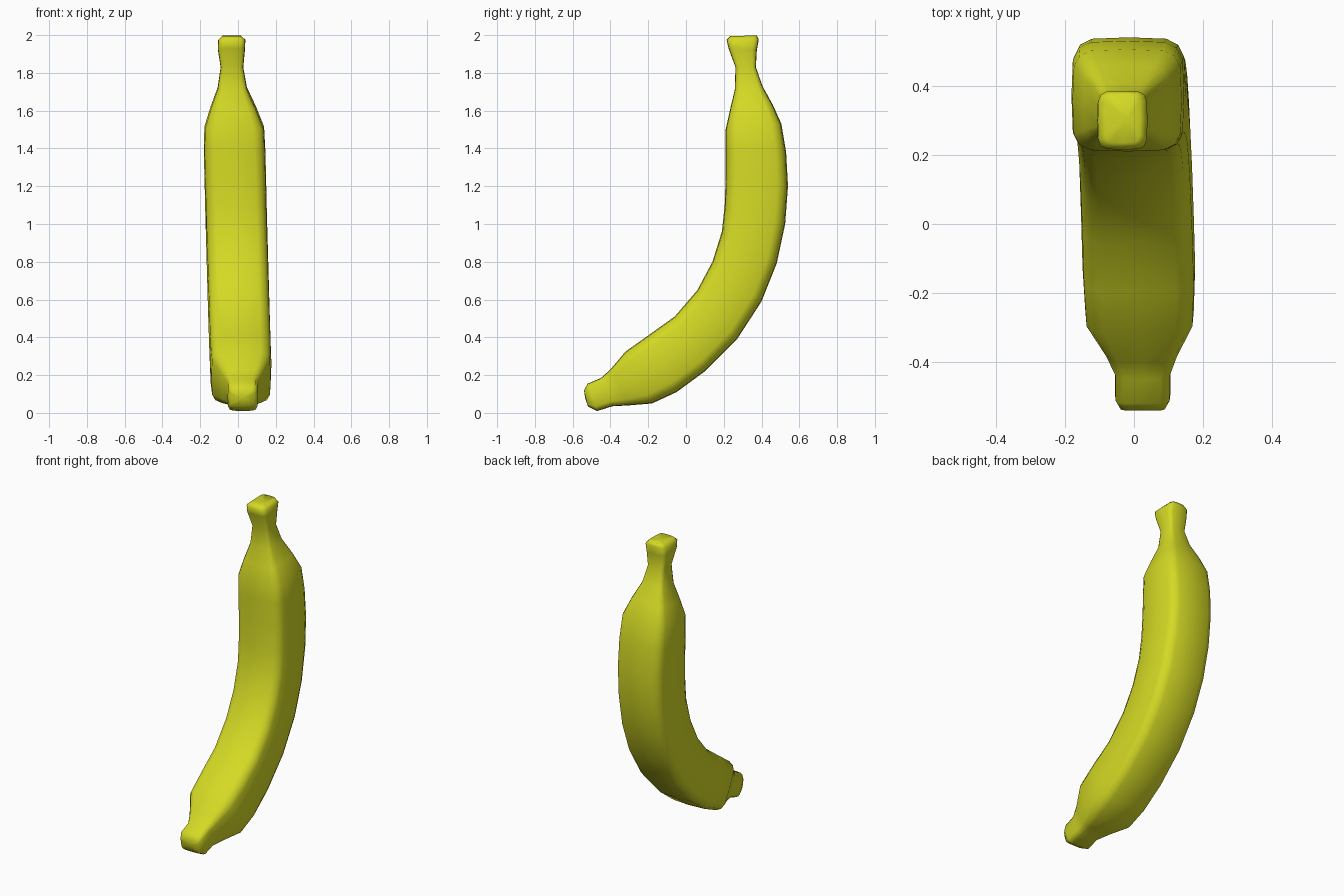
import bpy
import bmesh
from mathutils import Vector

cube = bpy.data.objects.get("Cube")
if cube:
    bpy.data.objects.remove(cube, do_unlink=True)

# Single peel colour
peel = bpy.data.materials.new("yellow_green_peel")
peel.use_nodes = True
colour = (0.66, 0.70, 0.018, 1)
peel.diffuse_color = colour
peel.node_tree.nodes["Principled BSDF"].inputs["Base Color"].default_value = colour

# Stations from blossom tip to stem: inner y, z, outer y, z, centre x, half width
stations = [
    (-.54, .12, -.52, .035, .025, .065),
    (-.52, .155, -.47, .01, .025, .08),
    (-.45, .185, -.39, .035, .025, .08),
    (-.40, .23, -.30, .04, .022, .105),
    (-.32, .325, -.18, .05, .016, .157),
    (-.20, .41, -.05, .11, .014, .163),
    (-.06, .51, .10, .22, .01, .163),
    (.06, .65, .27, .39, .005, .163),
    (.14, .80, .40, .59, 0, .163),
    (.19, .96, .48, .79, -.005, .163),
    (.205, 1.1, .525, 1.0, -.01, .163),
    (.21, 1.25, .54, 1.2, -.014, .163),
    (.21, 1.39, .53, 1.38, -.018, .163),
    (.21, 1.5, .505, 1.53, -.02, .158),
    (.232, 1.6, .46, 1.63, -.025, .122),
    (.258, 1.71, .405, 1.73, -.03, .078),
    (.262, 1.83, .37, 1.83, -.032, .06),
    (.225, 1.93, .375, 1.92, -.035, .072),
    (.215, 1.975, .385, 1.975, -.033, .072),
    (.235, 1.995, .375, 1.998, -.033, .05),
]

# Rounded square section: one side and corner, turned four times
section = []
u, v = Vector((1, 0)), Vector((0, 1))
for turn in range(4):
    for a, b in ((1, 0), (.975, .66), (.87, .87), (.66, .975)):
        section.append(u * a + v * b)
    u, v = v, -u

# Loft the body
bm = bmesh.new()
rings = []
for yi, zi, yo, zo, cx, half in stations:
    inner, outer = Vector((cx, yi, zi)), Vector((cx, yo, zo))
    mid, reach = (inner + outer) / 2, (outer - inner) / 2
    rings.append([bm.verts.new(mid + Vector((half * p.x, 0, 0)) + reach * p.y)
                  for p in section])
for low, high in zip(rings, rings[1:]):
    for i in range(len(section)):
        j = (i + 1) % len(section)
        bm.faces.new((low[i], low[j], high[j], high[i]))

# Close the blossom tip and the slightly sunken stem top
for ring, offset in ((rings[0], (0, -.004, 0)), (rings[-1], (.012, 0, -.012))):
    centre = sum((p.co for p in ring), Vector()) / len(ring) + Vector(offset)
    hub = bm.verts.new(centre)
    for i, vert in enumerate(ring):
        bm.faces.new((vert, ring[(i + 1) % len(ring)], hub))

bmesh.ops.recalc_face_normals(bm, faces=bm.faces)
mesh = bpy.data.meshes.new("banana")
bm.to_mesh(mesh)
bm.free()
mesh.materials.append(peel)
banana = bpy.data.objects.new("banana", mesh)
bpy.context.collection.objects.link(banana)
mesh.shade_smooth()
